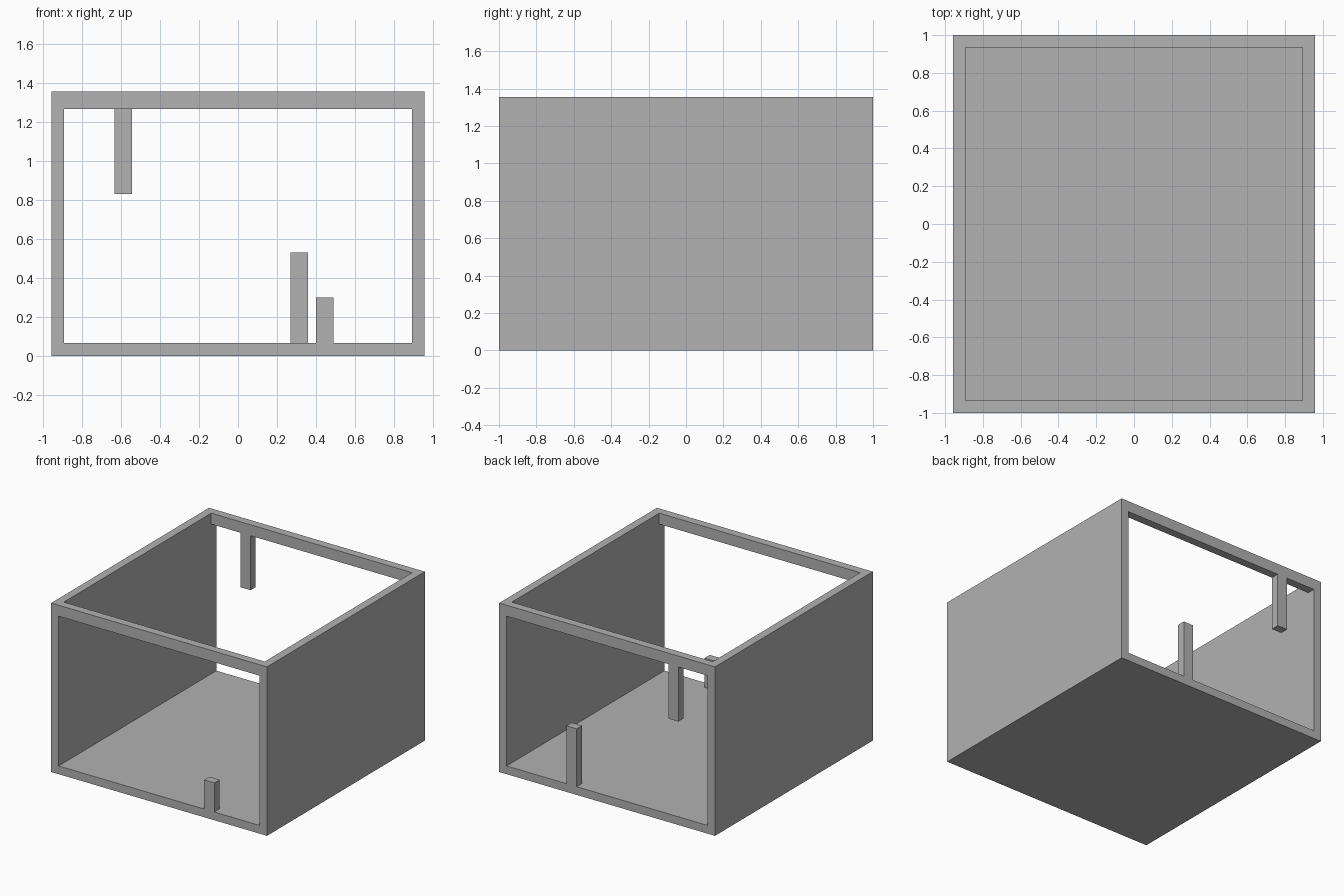
import bpy

default = bpy.data.objects.get("Cube")
if default:
    bpy.data.objects.remove(default, do_unlink=True)

grey = bpy.data.materials.new("plain_grey")
grey.use_nodes = True
colour = (0.445, 0.445, 0.445, 1)
grey.diffuse_color = colour
grey.node_tree.nodes["Principled BSDF"].inputs["Base Color"].default_value = colour

WIDTH, DEPTH, HEIGHT = 1.915, 2.0, 1.355
WALL, RAIL, POST = 0.066, 0.088, 0.09
HX, HY = WIDTH / 2, DEPTH / 2


def box(name, x, y, z):
    """Box from (low, high) pairs on each axis."""
    bpy.ops.mesh.primitive_cube_add(size=1)
    ob = bpy.context.object
    ob.name = name
    ob.location = [sum(s) / 2 for s in (x, y, z)]
    ob.scale = [s[1] - s[0] for s in (x, y, z)]
    bpy.ops.object.transform_apply(location=True, rotation=False, scale=True)
    ob.data.materials.append(grey)
    return ob


def combine(target, other, operation):
    """Apply an exact boolean and discard the helper."""
    other.hide_render = True
    mod = target.modifiers.new(operation.title(), 'BOOLEAN')
    mod.operation = operation
    mod.solver = 'EXACT'
    mod.object = other
    bpy.context.view_layer.objects.active = target
    bpy.ops.object.modifier_apply(modifier=mod.name)
    bpy.data.objects.remove(other, do_unlink=True)


# Open box: floor, two side walls, and a rail across each open end
shell = box("open_box_frame", (-HX, HX), (-HY, HY), (0, HEIGHT))
inner_x = (-HX + WALL, HX - WALL)
end_opening = box("end_opening", inner_x, (-HY - 1, HY + 1), (WALL, HEIGHT - RAIL))
combine(shell, end_opening, 'DIFFERENCE')
top_opening = box("top_opening", inner_x, (-HY + WALL, HY - WALL), (HEIGHT / 2, HEIGHT + 1))
combine(shell, top_opening, 'DIFFERENCE')

# Short posts, flush with the ends and rooted in the floor or rail
front = (-HY, -HY + WALL)
back = (HY - WALL, HY)
root = WALL / 2
posts = [
    ("front_post", 0.445, front, (root, 0.3)),
    ("back_post", 0.315, back, (root, 0.53)),
    ("hanging_post", -0.588, back, (0.83, HEIGHT - root)),
]
for name, x, y, z in posts:
    post = box(name, (x - POST / 2, x + POST / 2), y, z)
    combine(shell, post, 'UNION')
